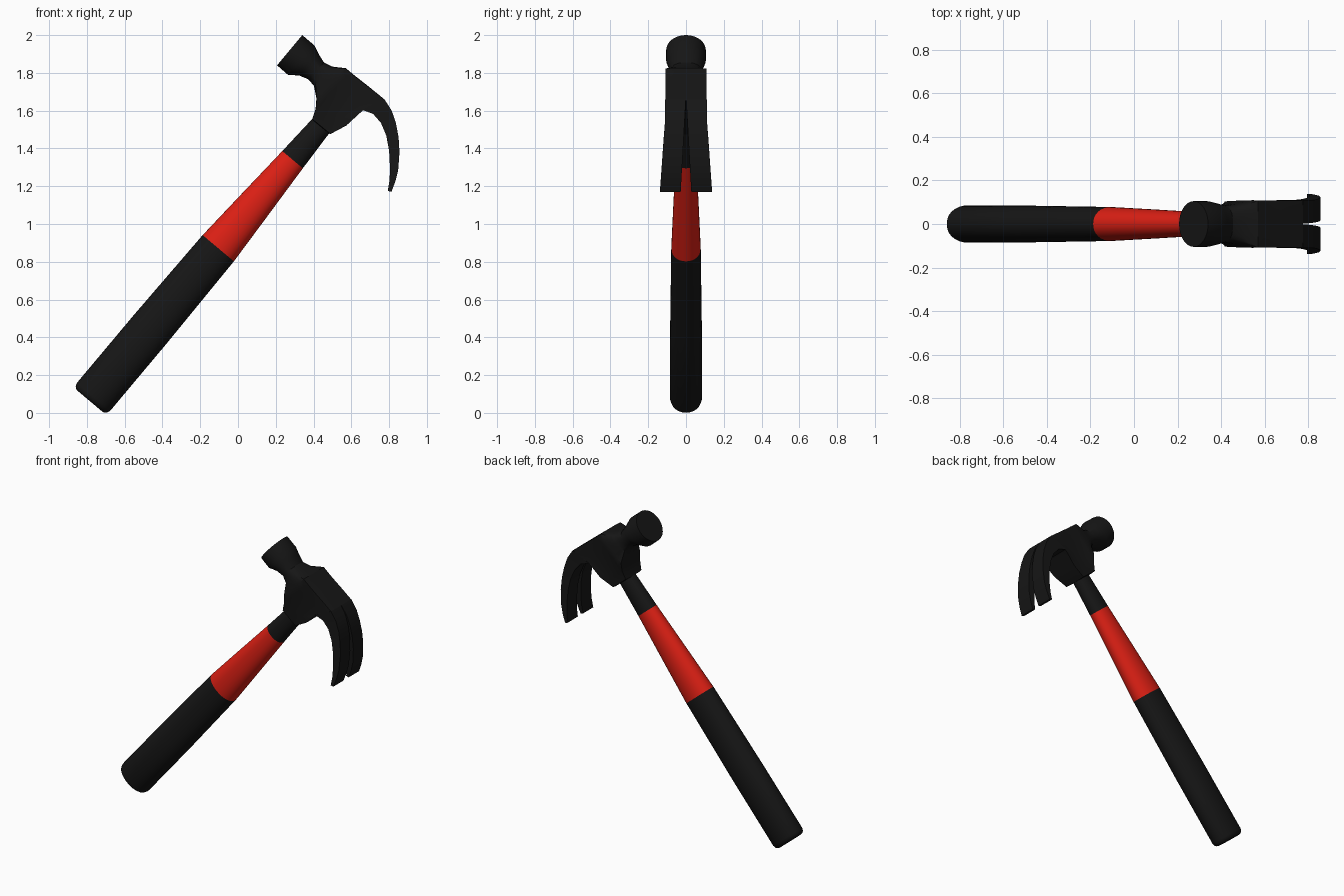
import bpy, bmesh, math
from mathutils import Vector

if "Cube" in bpy.data.objects:
    bpy.data.objects.remove(bpy.data.objects["Cube"])


def material(name, color):
    m = bpy.data.materials.new(name)
    m.diffuse_color = (*color, 1)
    m.use_nodes = True
    m.node_tree.nodes["Principled BSDF"].inputs["Base Color"].default_value = m.diffuse_color
    return m


black = material("black", (0.008, 0.008, 0.008))
red = material("red", (0.72, 0.014, 0.007))


def loft(name, rings, mat, angle=35, mirror=False):
    """Skin a list of equal-length point rings and cap both ends."""
    bm = bmesh.new()
    rows = [[bm.verts.new(p) for p in r] for r in rings]
    n = len(rows[0])
    for a, b in zip(rows, rows[1:]):
        for i in range(n):
            j = (i + 1) % n
            bm.faces.new((a[i], a[j], b[j], b[i]))
    bm.faces.new(rows[0])
    bm.faces.new(rows[-1])
    bmesh.ops.recalc_face_normals(bm, faces=bm.faces)
    me = bpy.data.meshes.new(name)
    bm.to_mesh(me)
    bm.free()
    ob = bpy.data.objects.new(name, me)
    bpy.context.collection.objects.link(ob)
    me.materials.append(mat)
    bpy.ops.object.select_all(action='DESELECT')
    bpy.context.view_layer.objects.active = ob
    ob.select_set(True)
    bpy.ops.object.shade_smooth_by_angle(angle=math.radians(angle))
    if mirror:
        ob.modifiers.new("mirror", 'MIRROR').use_axis = (False, True, False)
    return ob


def section(up, low, w_up, w_low, power, count=32):
    """Superellipse between an upper and a lower outline point (x, z)."""
    u, l = Vector((up[0], 0, up[1])), Vector((low[0], 0, low[1]))
    mid, half = (u + l) / 2, (u - l) / 2
    pts = []
    for i in range(count):
        t = 2 * math.pi * i / count
        c, s = math.cos(t), math.sin(t)
        r = (abs(c) ** power + abs(s) ** power) ** (-1 / power)
        c, s = c * r, s * r
        w = w_low + (w_up - w_low) * (s + 1) / 2
        pts.append(mid + half * s + Vector((0, w * c, 0)))
    return pts


# Handle: tapered oval along an axis leaning 40 degrees
SIN, COS = math.sin(math.radians(40)), math.cos(math.radians(40))
BASE = (-0.784, 0.062)


def handle_ring(s, a, b):
    x, z = BASE[0] + s * SIN, BASE[1] + s * COS
    return section((x - a * COS, z + a * SIN), (x + a * COS, z - a * SIN), b, b, 2.15)


def handle_part(name, stations, mat):
    loft(name, [handle_ring(*st) for st in stations], mat, 50)


handle_part("handle_grip", [(0, 0.088, 0.06), (0.004, 0.1, 0.071), (0.013, 0.109, 0.08),
                            (0.03, 0.115, 0.085), (0.5, 0.115, 0.084),
                            (1.057, 0.108, 0.078)], black)
handle_part("handle_band", [(1.057, 0.108, 0.078), (1.36, 0.09, 0.067),
                            (1.669, 0.071, 0.055)], red)
handle_part("handle_neck", [(1.669, 0.071, 0.055), (1.9, 0.059, 0.05),
                            (2.0, 0.057, 0.05)], black)

# Head: round striking face, narrow neck, then square cheek block with collar
head = [((.340, 2.000), (.207, 1.840), .105, .105, 2),
        ((.405, 1.945), (.264, 1.790), .105, .105, 2),
        ((.427, 1.900), (.325, 1.786), .095, .095, 2),
        ((.455, 1.855), (.372, 1.766), .085, .085, 2.2),
        ((.500, 1.833), (.402, 1.732), .093, .088, 3.5),
        ((.570, 1.825), (.415, 1.665), .11, .105, 40),
        ((.595, 1.805), (.411, 1.610), .11, .098, 40),
        ((.610, 1.792), (.392, 1.553), .11, .085, 40),
        ((.670, 1.745), (.487, 1.475), .11, .085, 40),
        ((.705, 1.717), (.575, 1.522), .11, .098, 40),
        ((.775, 1.660), (.655, 1.605), .11, .11, 40)]
loft("hammer_head", [section(*h) for h in head], black, 30)

# Claw: two mirrored tines spreading apart around a tapering slot
claw = [((.775, 1.660), (.655, 1.605)), ((.813, 1.602), (.715, 1.583)),
        ((.836, 1.535), (.757, 1.535)), ((.850, 1.460), (.785, 1.468)),
        ((.855, 1.380), (.800, 1.388)), ((.848, 1.285), (.805, 1.290)),
        ((.833, 1.225), (.802, 1.230)), ((.812, 1.170), (.793, 1.175))]
tine = []
for up, low in claw:
    inner = 0.001 + 0.027 * (1.66 - up[1]) / 0.49
    outer = 0.11 + 0.028 * max(0, 1.56 - up[1]) / 0.39
    tine.append([(up[0], inner, up[1]), (up[0], outer, up[1]),
                 (low[0], outer, low[1]), (low[0], inner, low[1])])
loft("claw_tines", tine, black, 30, mirror=True)
